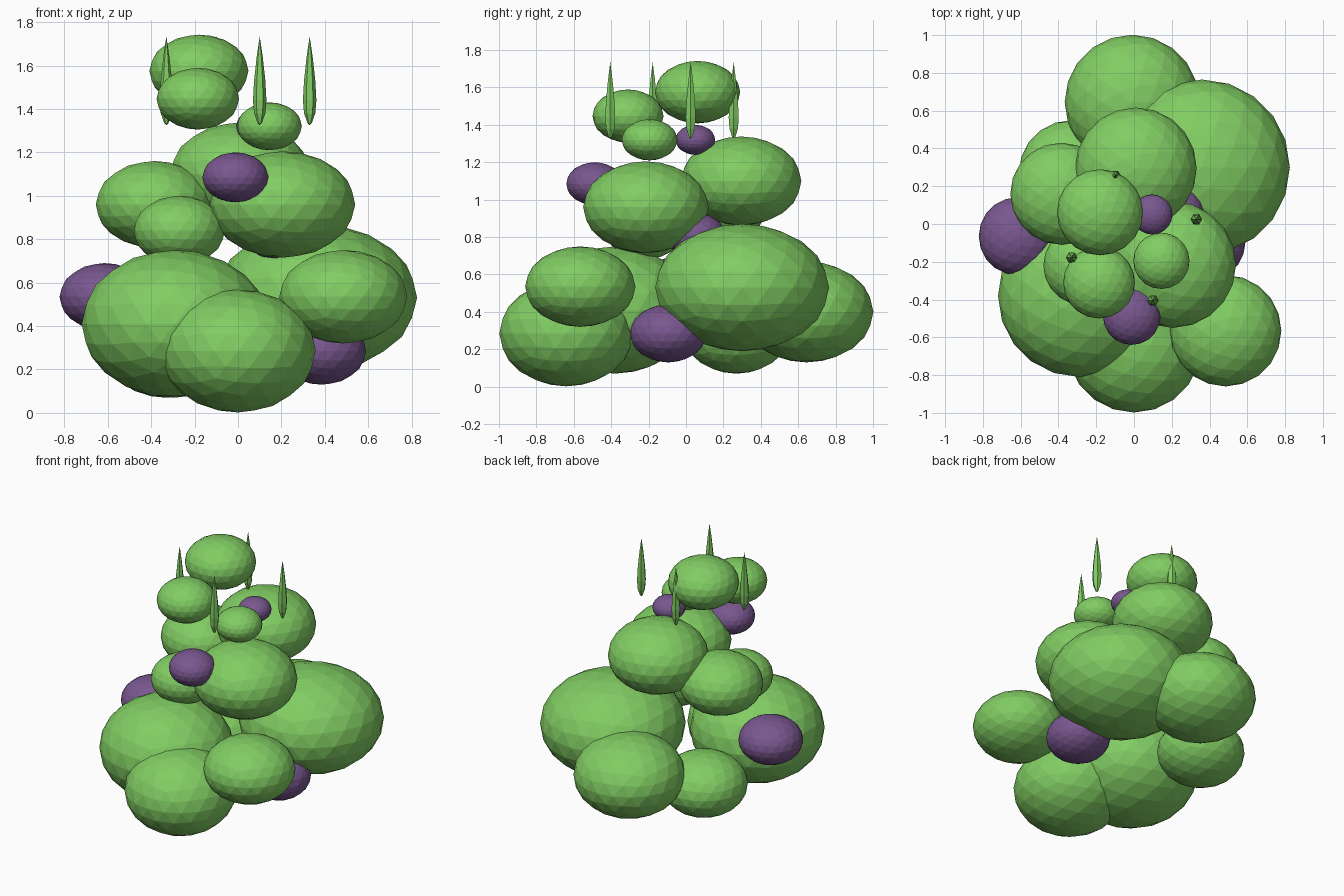
import bpy, bmesh, math

if "Cube" in bpy.data.objects:
    bpy.data.objects.remove(bpy.data.objects["Cube"])


def material(name, color):
    m = bpy.data.materials.new(name)
    m.diffuse_color = (*color, 1)
    m.use_nodes = True
    m.node_tree.nodes["Principled BSDF"].inputs["Base Color"].default_value = m.diffuse_color
    return m


GREEN = material("leaf green", (0.22, 0.61, 0.125))
PURPLE = material("soft purple", (0.19, 0.095, 0.275))


def add_object(name, bm, mat):
    mesh = bpy.data.meshes.new(name)
    bm.to_mesh(mesh)
    bm.free()
    mesh.materials.append(mat)
    obj = bpy.data.objects.new(name, mesh)
    bpy.context.collection.objects.link(obj)
    return obj


def blob(name, x, y, z, radius, height, mat):
    """Faceted, slightly squashed ball."""
    bm = bmesh.new()
    bmesh.ops.create_icosphere(bm, subdivisions=3, radius=1)
    obj = add_object(name, bm, mat)
    obj.location = (x, y, z)
    obj.scale = (radius, radius, height)


def spike(name, x, y, sides=6):
    """Slender upright blade, pointed at both ends."""
    bm = bmesh.new()
    rings = []
    for r, z in [(0.010, 1.335), (0.026, 1.38), (0.031, 1.44), (0.026, 1.53), (0.014, 1.64)]:
        rings.append([bm.verts.new((r * math.cos(2 * math.pi * i / sides),
                                    r * math.sin(2 * math.pi * i / sides), z))
                      for i in range(sides)])
    bottom, top = bm.verts.new((0, 0, 1.325)), bm.verts.new((0, 0, 1.735))
    for i in range(sides):
        j = (i + 1) % sides
        for a, b in zip(rings, rings[1:]):
            bm.faces.new((a[i], a[j], b[j], b[i]))
        bm.faces.new((bottom, rings[0][j], rings[0][i]))
        bm.faces.new((top, rings[-1][i], rings[-1][j]))
    add_object(name, bm, GREEN).location = (x, y, 0)


# Foliage: x, y, z, horizontal radius, vertical radius
foliage = {
    "lower_foliage_front_left": (-0.29, -0.38, 0.41, 0.43, 0.34),
    "lower_foliage_front": (0.0, -0.64, 0.285, 0.358, 0.283),
    "lower_foliage_front_right": (0.485, -0.565, 0.535, 0.295, 0.215),
    "lower_foliage_right": (0.36, 0.30, 0.53, 0.465, 0.34),
    "lower_foliage_back": (-0.01, 0.645, 0.40, 0.357, 0.27),
    "lower_foliage_back_left": (-0.33, 0.27, 0.28, 0.28, 0.21),
    "middle_foliage_left": (-0.385, 0.16, 0.96, 0.27, 0.20),
    "middle_foliage_front_left": (-0.27, -0.22, 0.84, 0.21, 0.16),
    "middle_foliage_right": (0.205, -0.215, 0.96, 0.335, 0.245),
    "upper_foliage_back": (0.01, 0.295, 1.10, 0.322, 0.238),
    "upper_foliage_right": (0.145, -0.195, 1.32, 0.149, 0.11),
    "upper_foliage_front": (-0.185, -0.31, 1.447, 0.19, 0.142),
    "crown_foliage": (-0.18, 0.062, 1.575, 0.228, 0.167),
}
for part, values in foliage.items():
    blob(part, *values, GREEN)

# Purple blooms tucked between the foliage
blooms = {
    "bloom_left": (-0.615, -0.065, 0.535, 0.207, 0.155),
    "bloom_right": (0.385, -0.095, 0.285, 0.205, 0.155),
    "bloom_inner": (0.21, 0.05, 0.81, 0.16, 0.12),
    "bloom_front": (-0.012, -0.488, 1.085, 0.152, 0.115),
    "bloom_top": (0.097, 0.05, 1.32, 0.106, 0.08),
}
for part, values in blooms.items():
    blob(part, *values, PURPLE)

# Blades around the crown
for k, (x, y) in enumerate([(0.33, 0.025), (-0.33, -0.178), (0.10, -0.405), (-0.10, 0.255)]):
    spike(f"blade_{k + 1}", x, y)
